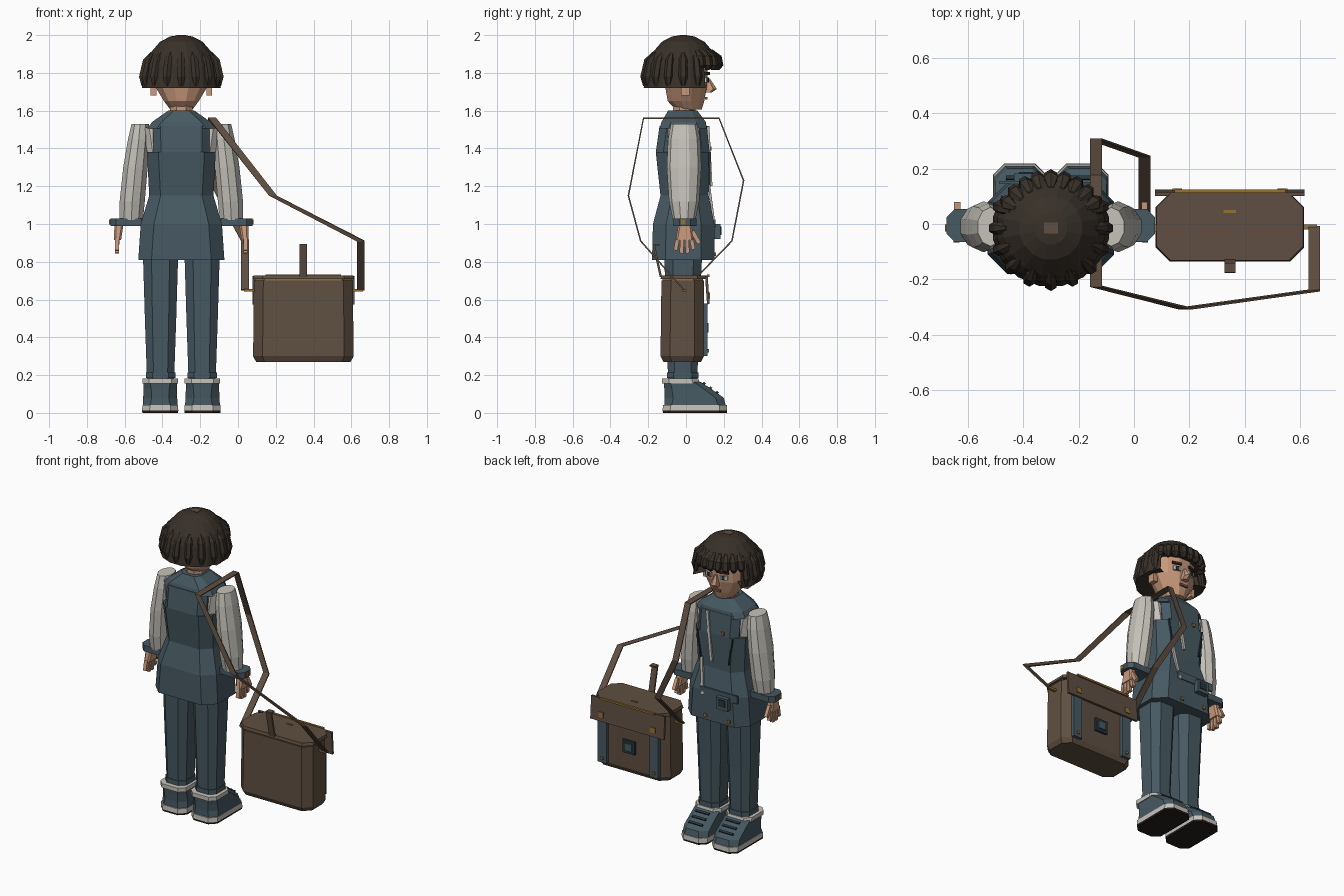
import bpy, bmesh, math
from mathutils import Vector, Euler

if "Cube" in bpy.data.objects:
    bpy.data.objects.remove(bpy.data.objects["Cube"])


def material(name, r, g, b):
    m = bpy.data.materials.new(name)
    m.use_nodes = True
    m.diffuse_color = (r, g, b, 1)
    m.node_tree.nodes["Principled BSDF"].inputs["Base Color"].default_value = (r, g, b, 1)
    return m


BLUE = material("slate blue cloth", .062, .1, .122)
NAVY = material("dark blue trim", .02, .036, .046)
BROWN = material("brown leather", .115, .078, .054)
HAIR = material("dark brown hair", .04, .03, .022)
CREAM = material("off white cloth", .56, .54, .49)
SKIN = material("skin", .58, .32, .2)
LIP = material("lip", .26, .1, .07)
GOLD = material("brass", .3, .165, .035)
DARK = material("dark sole", .018, .013, .012)
CX = -.3  # figure centre line


def finish(name, bm, mat):
    bmesh.ops.recalc_face_normals(bm, faces=bm.faces)
    me = bpy.data.meshes.new(name)
    bm.to_mesh(me)
    bm.free()
    me.materials.append(mat)
    ob = bpy.data.objects.new(name, me)
    bpy.context.collection.objects.link(ob)
    return ob


def oval(z, cx, cy, rx, ry, n=10):
    return [(cx + rx * math.cos(math.tau * (i + .5) / n),
             cy + ry * math.sin(math.tau * (i + .5) / n), z) for i in range(n)]


def octagon(z, cx, hx, y0, y1, c):
    """Rectangle with chamfered corners."""
    return [(cx + a, b, z) for a, b in (
        (hx, y0 + c), (hx, y1 - c), (hx - c, y1), (c - hx, y1),
        (-hx, y1 - c), (-hx, y0 + c), (c - hx, y0), (hx - c, y0))]


def loft(name, rings, mat, keep=None):
    """Skin stacked rings and cap both ends; keep() can drop wall faces."""
    bm = bmesh.new()
    rows = [[bm.verts.new(p) for p in r] for r in rings]
    n = len(rows[0])
    for a, b in zip(rows, rows[1:]):
        for i in range(n):
            q = (a[i], a[(i + 1) % n], b[(i + 1) % n], b[i])
            if keep is None or keep(sum((v.co for v in q), Vector()) / 4):
                bm.faces.new(q)
    if keep is None:
        bm.faces.new(rows[0])
        bm.faces.new(rows[-1])
    return finish(name, bm, mat)


def box(name, centre, size, mat, rot=(0, 0, 0)):
    bm = bmesh.new()
    bmesh.ops.create_cube(bm, size=1)
    turn = Euler(rot).to_matrix()
    for v in bm.verts:
        v.co = turn @ Vector(a * b for a, b in zip(v.co, size)) + Vector(centre)
    return finish(name, bm, mat)


# Jacket: flared skirt, bodice, shoulder yoke, shirt showing at the armholes
loft("jacket_skirt", [octagon(.81, CX, .228, -.18, .15, .07),
                      octagon(1.0, CX, .215, -.175, .15, .07),
                      octagon(1.15, CX, .17, -.135, .12, .06)], BLUE)
loft("jacket_bodice", [octagon(1.15, CX, .17, -.135, .12, .06),
                       octagon(1.38, CX, .182, -.16, .125, .06)], BLUE)
loft("jacket_chest", [octagon(1.38, CX, .148, -.16, .125, .04),
                      octagon(1.52, CX, .15, -.14, .11, .04)], BLUE)
loft("jacket_yoke", [octagon(1.505, CX, .18, -.14, .11, .05),
                     octagon(1.54, CX, .155, -.13, .105, .05),
                     octagon(1.6, CX, .07, -.095, .06, .03)], BLUE)
loft("shirt_body", [octagon(1.3, CX, .17, -.1, .08, .03),
                    octagon(1.51, CX, .2, -.095, .07, .03)], CREAM)

# Slanted light placket, pocket slits, hip pouch and buttons on the chest side
box("placket", (CX + .04, .126, 1.36), (.018, .012, .32), CREAM, (.05, .13, 0))
box("placket_lower", (CX + .085, .137, 1.09), (.018, .012, .24), CREAM, (.13, .13, 0))
for s in (-1, 1):
    box("pocket_slit", (CX + s * .115, .124, 1.29), (.008, .012, .18), NAVY, (0, s * .15, 0))
box("hip_band", (CX - .05, .15, 1.0), (.27, .012, .05), BLUE)
box("hip_pouch", (CX - .09, .165, .96), (.085, .035, .08), BLUE)
box("pouch_flap", (CX - .09, .185, .965), (.05, .006, .045), NAVY)
for dx, y, z in ((-.06, .13, 1.4), (.05, .153, .84), (-.12, .153, .84)):
    box("jacket_button", (CX + dx, y, z), (.02, .01, .02), GOLD)

# Arms, legs and shoes, mirrored about the figure's centre line
for s, side in ((1, "left"), (-1, "right")):
    def at(d):
        return CX + s * d

    loft(side + "_sleeve", [oval(1.02, at(.265), -.01, .065, .06),
                            oval(1.12, at(.26), -.01, .07, .08),
                            oval(1.3, at(.243), -.01, .068, .092),
                            oval(1.45, at(.225), -.01, .06, .085),
                            oval(1.53, at(.218), -.01, .048, .07)], CREAM)
    loft(side + "_cuff", [octagon(.99, at(.278), .098, -.065, .055, .03),
                          octagon(1.03, at(.278), .098, -.065, .055, .03)], BLUE)
    box(side + "_cuff_button", (at(.378), -.015, 1.01), (.008, .025, .025), GOLD)
    loft(side + "_palm", [octagon(.915, at(.338), .019, -.055, .04, .01),
                          octagon(1.0, at(.33), .024, -.04, .03, .01)], SKIN)
    for i, length in enumerate((.065, .08, .08, .06)):
        y = -.05 + i * .028
        box(side + "_finger", (at(.34), y, .925 - length / 2),
            (.022, .021, length), SKIN, ((i - 1.5) * .12, 0, 0))
    box(side + "_thumb", (at(.338), .052, .93), (.022, .022, .075), SKIN, (.5, 0, 0))

    loft(side + "_trouser_leg", [octagon(.18, at(.11), .072, -.095, .06, .035),
                                 octagon(.5, at(.11), .083, -.105, .07, .04),
                                 octagon(.83, at(.11), .093, -.115, .085, .045)], BLUE)
    loft(side + "_trouser_hem", [octagon(.185, at(.11), .078, -.1, .066, .035),
                                 octagon(.215, at(.11), .078, -.1, .066, .035)], BLUE)
    loft(side + "_shoe_tread", [octagon(0, at(.112), .094, -.122, .216, .04),
                                octagon(.012, at(.112), .096, -.124, .218, .04)], DARK)
    loft(side + "_shoe_sole", [octagon(.012, at(.112), .096, -.124, .218, .04),
                               octagon(.042, at(.112), .094, -.122, .216, .04)], CREAM)
    loft(side + "_shoe_upper", [octagon(.042, at(.112), .092, -.115, .21, .04),
                                octagon(.08, at(.112), .09, -.113, .2, .045),
                                octagon(.13, at(.112), .088, -.115, .13, .04),
                                octagon(.165, at(.112), .088, -.118, .075, .035)], BLUE)
    loft(side + "_shoe_collar", [octagon(.155, at(.112), .094, -.126, .072, .035),
                                 octagon(.182, at(.112), .094, -.126, .066, .035)], CREAM)
    for i in range(3):
        box(side + "_shoe_lace", (at(.112), .095 + i * .035, .155 - i * .024),
            (.1, .014, .014), NAVY, (-.6, 0, 0))

# Head and face
loft("neck", [oval(1.55, CX, -.01, .065, .065, 8), oval(1.65, CX, -.01, .065, .065, 8)], SKIN)
loft("head", [oval(1.605, CX, .015, .06, .07, 12), oval(1.65, CX, .0, .095, .1, 12),
              oval(1.73, CX, 0, .145, .115, 12), oval(1.87, CX, 0, .15, .12, 12)], SKIN)
loft("nose", [oval(1.695, CX, .115, .024, .02, 6), oval(1.715, CX, .125, .024, .038, 6),
              oval(1.77, CX, .11, .01, .016, 6)], SKIN)
box("mouth", (CX, .107, 1.665), (.055, .012, .014), LIP)
for s in (-1, 1):
    turn = (0, 0, -s * .3)
    box("eye_white", (CX + s * .055, .109, 1.762), (.048, .012, .026), CREAM, turn)
    box("iris", (CX + s * .053, .113, 1.762), (.02, .012, .026), NAVY, turn)
    box("eyebrow", (CX + s * .057, .112, 1.797), (.06, .014, .014), HAIR, turn)
    box("ear", (CX + s * .147, -.005, 1.715), (.03, .045, .07), SKIN)

# Hair: crown, open back wall, hanging locks and short fringe
HY = -.015
loft("hair_crown", [oval(1.84, CX, HY, .198, .198, 16), oval(1.9, CX, HY, .172, .172, 16),
                    oval(1.965, CX, HY, .115, .115, 16), oval(1.993, CX, HY, .06, .06, 16),
                    oval(1.998, CX, HY, .025, .025, 16)], HAIR)
box("crown_tuft", (CX, HY, 1.992), (.05, .04, .016), BROWN)
loft("hair_back", [oval(1.74, CX, HY, .13, .12, 16), oval(1.72, CX, HY, .213, .213, 16),
                   oval(1.85, CX, HY, .195, .195, 16)], HAIR, lambda c: c.y < .07)


def lock(name, angle, stations):
    dx, dy = math.cos(angle), math.sin(angle)
    loft(name, [oval(z, CX + r * dx, HY + r * dy, w, w, 6) for z, r, w in stations], HAIR)


for i in range(16):
    a = math.tau * i / 16
    if math.sin(a) < .45:
        lock("hair_lock", a, ((1.73, .2, .012), (1.78, .203, .024),
                              (1.87, .183, .023), (1.91, .155, .01)))
for i in range(9):
    lock("fringe_lock", math.radians(30 + 15 * i), ((1.815, .182, .01), (1.84, .188, .025),
                                                    (1.89, .175, .028), (1.925, .142, .012)))

# Satchel body, lid and flap
BX = .346
loft("bag_body", [octagon(.27, BX, .25, -.12, .08, .045), octagon(.3, BX, .266, -.135, .095, .05),
                  octagon(.7, BX, .262, -.13, .095, .05)], BROWN)
loft("bag_rim", [octagon(.698, BX, .255, -.125, .09, .05),
                 octagon(.71, BX, .255, -.125, .09, .05)], GOLD)
loft("bag_lid", [octagon(.708, BX, .268, -.135, .11, .05),
                 octagon(.728, BX, .264, -.131, .11, .05)], BROWN)
box("bag_flap", (BX, .113, .65), (.54, .014, .15), BROWN, (.07, 0, 0))
box("flap_bar", (BX, .118, .726), (.4, .014, .012), GOLD)
box("lid_plate", (BX, .045, .729), (.045, .012, .006), GOLD)
box("lid_tab", (BX, -.152, .805), (.04, .012, .175), BROWN, (.22, 0, 0))
box("tab_tip", (BX, -.158, .89), (.04, .035, .01), BROWN)
for s in (-1, 1):
    x = BX + s * .19
    box("bag_front_strap", (x, .104, .44), (.065, .022, .28), BLUE)
    box("strap_stud", (x, .117, .33), (.018, .01, .018), GOLD)
    box("flap_stud", (x, .123, .62), (.035, .01, .035), GOLD)
    box("strap_ring", (BX + s * .285, -.01, .65), (.06, .018, .014), GOLD)
box("buckle_frame", (BX, .1, .45), (.09, .02, .085), NAVY)
box("buckle", (BX, .112, .45), (.055, .012, .05), BLUE)

# Shoulder strap: a flat ribbon through a few points, wide along x
PATH = [Vector(p) for p in (
    (.65, -.01, .65), (.65, -.24, .91), (.185, -.305, 1.15), (-.137, -.225, 1.56),
    (-.137, .175, 1.56), (-.137, .305, 1.23), (.038, .243, .91), (.038, -.01, .65))]
rings = []
for i, p in enumerate(PATH):
    t = PATH[min(i + 1, len(PATH) - 1)] - PATH[max(i - 1, 0)]
    out = Vector((0, -t.z, t.y)).normalized() * .004
    w = Vector((.021, 0, 0))
    rings.append([p - w - out, p + w - out, p + w + out, p - w + out])
loft("shoulder_strap", rings, BROWN)
